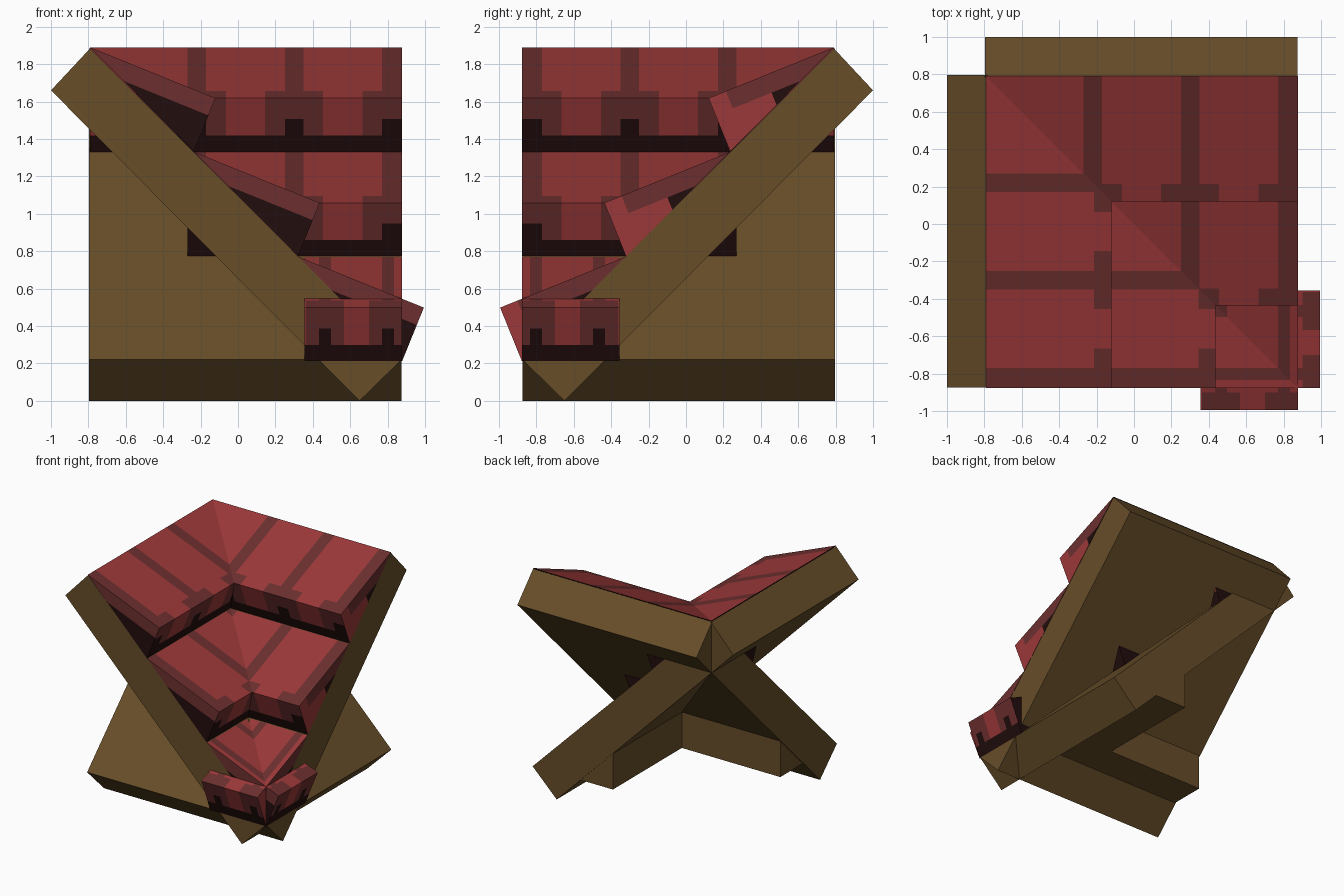
import bpy, bmesh
from mathutils import Vector

if "Cube" in bpy.data.objects:
    bpy.data.objects.remove(bpy.data.objects["Cube"], do_unlink=True)


def material(name, rgb):
    m = bpy.data.materials.new(name)
    m.use_nodes = True
    m.diffuse_color = (*rgb, 1)
    m.node_tree.nodes["Principled BSDF"].inputs["Base Color"].default_value = (*rgb, 1)
    return m


wood = material("brown wood", (0.135, 0.075, 0.022))
tile = material("red tile", (0.335, 0.040, 0.041))
rib = material("dark red rib", (0.150, 0.028, 0.028))
shade = material("near black gap", (0.016, 0.004, 0.004))
TILE, RIB, GAP = range(3)

# The two wings mirror each other: u runs across a wing, d runs down its slope
WINGS = {
    "back": lambda u, d, z: (u, -d, z),
    "side": lambda u, d, z: (d, -u, z),
}


def prism(profile, u0, u1):
    """Extrude a (d, z) outline from u0 to u1."""
    bm = bmesh.new()
    face = bm.faces.new([bm.verts.new((u0, a, b)) for a, b in profile])
    ext = bmesh.ops.extrude_face_region(bm, geom=[face])["geom"]
    for v in ext:
        if isinstance(v, bmesh.types.BMVert):
            v.co.x = u1
    bmesh.ops.recalc_face_normals(bm, faces=bm.faces)
    return bm


def finish(bm, name, place, mats):
    for v in bm.verts:
        v.co = place(*v.co)
    bmesh.ops.recalc_face_normals(bm, faces=bm.faces)
    mesh = bpy.data.meshes.new(name)
    bm.to_mesh(mesh)
    bm.free()
    for m in mats:
        mesh.materials.append(m)
    ob = bpy.data.objects.new(name, mesh)
    bpy.context.collection.objects.link(ob)


def cut(bm, axis, value):
    no = Vector((0, 0, 0))
    no[axis] = 1
    geom = bm.verts[:] + bm.edges[:] + bm.faces[:]
    bmesh.ops.bisect_plane(bm, geom=geom, dist=1e-5, plane_co=no * value, plane_no=no)


LENGTH, DROP = 0.724, 0.31       # tile row: length down the slope, nose height
LIP, BAND, NOTCH, BASE = LENGTH - 0.1, 0.1, 0.12, 0.216
CAP = 0.4


def tile_row(wing, number, u0, ribs, flare):
    u1 = 0.877
    bm = prism([(0, 0), (LENGTH, 0), (LENGTH, DROP)], u0, u1)
    for a, b in ribs:
        for u in (a - flare, a, b, b + flare):
            if u0 < u < u1:
                cut(bm, 0, u)
    for s in (CAP, LIP):
        cut(bm, 1, s)
    for t in (BAND, NOTCH, BASE):
        cut(bm, 2, t)
    bm.normal_update()

    # Colour the ribs, the flared lip, the notches and the open ends
    for f in bm.faces:
        u, s, t = f.calc_center_median()
        n = f.normal
        on_rib = any(a < u < b for a, b in ribs)
        on_flare = any(a - flare < u < b + flare for a, b in ribs)
        if n.z < -0.9:
            dark = on_rib or (s > LIP and on_flare)
            f.material_index = RIB if dark else TILE
        elif n.y > 0.9:
            if t > BASE or (on_rib and t > NOTCH):
                f.material_index = GAP
            else:
                f.material_index = RIB if on_flare else TILE
        elif n.x > 0.9 and wing == "back":
            if t < BAND and s < LIP:
                f.material_index = RIB
            else:
                f.material_index = TILE if s > CAP else GAP
        elif n.x > 0.9:
            f.material_index = RIB if t < BAND else GAP
        else:
            f.material_index = GAP

    d0, z0 = -0.79 + 0.557 * number, 1.89 - 0.56 * number

    def place(u, s, t):
        return WINGS[wing](u, d0 + 0.925 * s - 0.375 * t, z0 - 0.375 * s - 0.925 * t)

    finish(bm, f"{wing}_tile_row_{number + 1}", place, [tile, rib, shade])


wide_ribs = [(-0.27, -0.17), (0.25, 0.35), (0.77, 0.88)]
narrow_ribs = [(0.433, 0.497), (0.77, 0.835)]

for wing, place in WINGS.items():
    # Sloping deck slab
    slab = [(-0.79, 1.885), (-1.0, 1.66), (0.65, 0), (0.875, 0.22)]
    finish(prism(slab, -0.797, 0.875), f"{wing}_deck", place, [wood])
    # Stepped support under the slab
    step = [(0.13, 0.53), (0.13, 0.22), (0.45, 0.22)]
    finish(prism(step, -0.79, 0.43), f"{wing}_support", place, [wood])
    # Overlapping tile rows, shorter toward the low corner
    tile_row(wing, 0, -0.79, wide_ribs, 0.105)
    tile_row(wing, 1, -0.27, wide_ribs, 0.105)
    tile_row(wing, 2, 0.355, narrow_ribs, 0.07)
